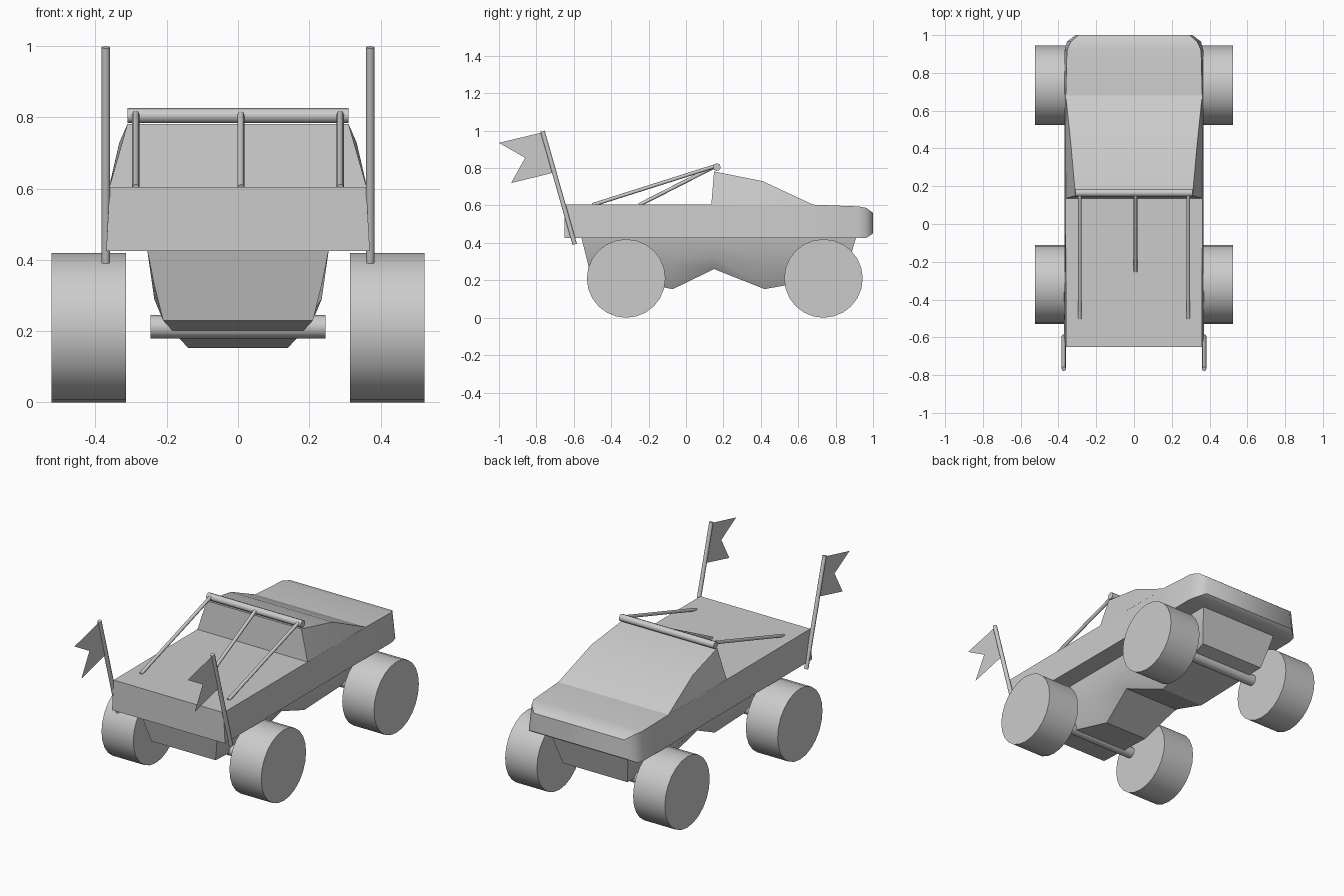
import bpy, bmesh, math
from mathutils import Vector

cube = bpy.data.objects.get("Cube")
if cube:
    bpy.data.objects.remove(cube, do_unlink=True)

grey = bpy.data.materials.new("plain_grey")
grey.use_nodes = True
grey.diffuse_color = (0.6, 0.6, 0.6, 1)
grey.node_tree.nodes["Principled BSDF"].inputs["Base Color"].default_value = (0.6, 0.6, 0.6, 1)


def finish(name, bm, angle=35):
    bmesh.ops.recalc_face_normals(bm, faces=bm.faces)
    mesh = bpy.data.meshes.new(name)
    bm.to_mesh(mesh)
    bm.free()
    mesh.materials.append(grey)
    obj = bpy.data.objects.new(name, mesh)
    bpy.context.collection.objects.link(obj)
    bpy.ops.object.select_all(action='DESELECT')
    obj.select_set(True)
    bpy.context.view_layer.objects.active = obj
    bpy.ops.object.shade_smooth_by_angle(angle=math.radians(angle))
    return obj


def loft(name, sections, bevel=0, angle=35):
    """Skin mirrored half sections, each a list of (x, y, z) from top to bottom."""
    bm = bmesh.new()
    rings = []
    for half in sections:
        pts = half + [(-x, y, z) for x, y, z in reversed(half)]
        rings.append([bm.verts.new(p) for p in pts])
    n = len(rings[0])
    for a, b in zip(rings, rings[1:]):
        for i in range(n):
            j = (i + 1) % n
            bm.faces.new((a[i], a[j], b[j], b[i]))
    bm.faces.new(rings[0])
    bm.faces.new(rings[-1])
    if bevel:
        sharp = [e for e in bm.edges if e.calc_face_angle(0) > 0.6]
        bmesh.ops.bevel(bm, geom=sharp, offset=bevel, segments=2, profile=0.5, affect='EDGES')
    return finish(name, bm, angle)


def rod(name, start, end, radius, sides):
    start, end = Vector(start), Vector(end)
    d = end - start
    bm = bmesh.new()
    bmesh.ops.create_cone(bm, cap_ends=True, segments=sides, radius1=radius,
                          radius2=radius, depth=d.length)
    bmesh.ops.rotate(bm, verts=bm.verts, matrix=d.to_track_quat('Z', 'Y').to_matrix())
    bmesh.ops.translate(bm, verts=bm.verts, vec=(start + end) / 2)
    return finish(name, bm, 50)


# Body: flat bed and hood, rounded off at the nose
body = [(-0.65, 0.36, 0.605, 0.37, 0.425), (0.14, 0.362, 0.605, 0.368, 0.425),
        (0.66, 0.362, 0.605, 0.368, 0.425), (0.92, 0.355, 0.595, 0.367, 0.425),
        (0.965, 0.335, 0.587, 0.355, 0.427), (1.0, 0.295, 0.56, 0.31, 0.45)]
loft("body", [[(wt, y, zt), (wb, y, zb)] for y, wt, zt, wb, zb in body], bevel=0.008, angle=50)

# Cabin: upright back wall, roof and sloping windscreen
loft("cabin", [[(0.31, 0.15, 0.782), (0.362, 0.135, 0.6)],
               [(0.333, 0.41, 0.73), (0.363, 0.41, 0.6)],
               [(0.361, 0.68, 0.604), (0.362, 0.69, 0.598)]], angle=40)

# Chassis: tapered underbody with an arched middle
loft("chassis", [[(0.255, -0.56, 0.43), (0.235, -0.535, 0.33), (0.21, -0.51, 0.23)],
                 [(0.255, -0.07, 0.43), (0.235, -0.07, 0.29), (0.14, -0.07, 0.153)],
                 [(0.255, 0.15, 0.43), (0.235, 0.15, 0.33), (0.18, 0.15, 0.26)],
                 [(0.255, 0.42, 0.43), (0.235, 0.42, 0.29), (0.14, 0.42, 0.153)],
                 [(0.255, 0.91, 0.43), (0.235, 0.88, 0.33), (0.21, 0.85, 0.23)]], angle=30)

# Axles and wheels
for end, y in (("rear", -0.32), ("front", 0.735)):
    rod(end + "_axle", (-0.245, y, 0.212), (0.245, y, 0.212), 0.033, 12)
    for side, s in (("left", 1), ("right", -1)):
        rod(f"{end}_{side}_wheel", (s * 0.315, y, 0.21), (s * 0.523, y, 0.21), 0.21, 24)

# Roll bar with three back stays
rod("roll_bar", (-0.31, 0.165, 0.805), (0.31, 0.165, 0.805), 0.021, 8)
for name, x, y in (("left_stay", 0.287, -0.5), ("middle_stay", 0.008, -0.25),
                   ("right_stay", -0.287, -0.5)):
    rod(name, (x, 0.16, 0.812), (x, y, 0.603), 0.01, 8)

# Flagpoles with swallow-tailed flags
flag_outline = [(-0.77, 0.99), (-1.0, 0.935), (-0.86, 0.855), (-0.935, 0.72), (-0.71, 0.775)]
for side, s in (("left", 1), ("right", -1)):
    x = s * 0.371
    rod(side + "_flagpole", (x, -0.595, 0.392), (x, -0.767, 0.997), 0.012, 8)
    bm = bmesh.new()
    bm.faces.new([bm.verts.new((x, y, z)) for y, z in flag_outline])
    finish(side + "_flag", bm)
